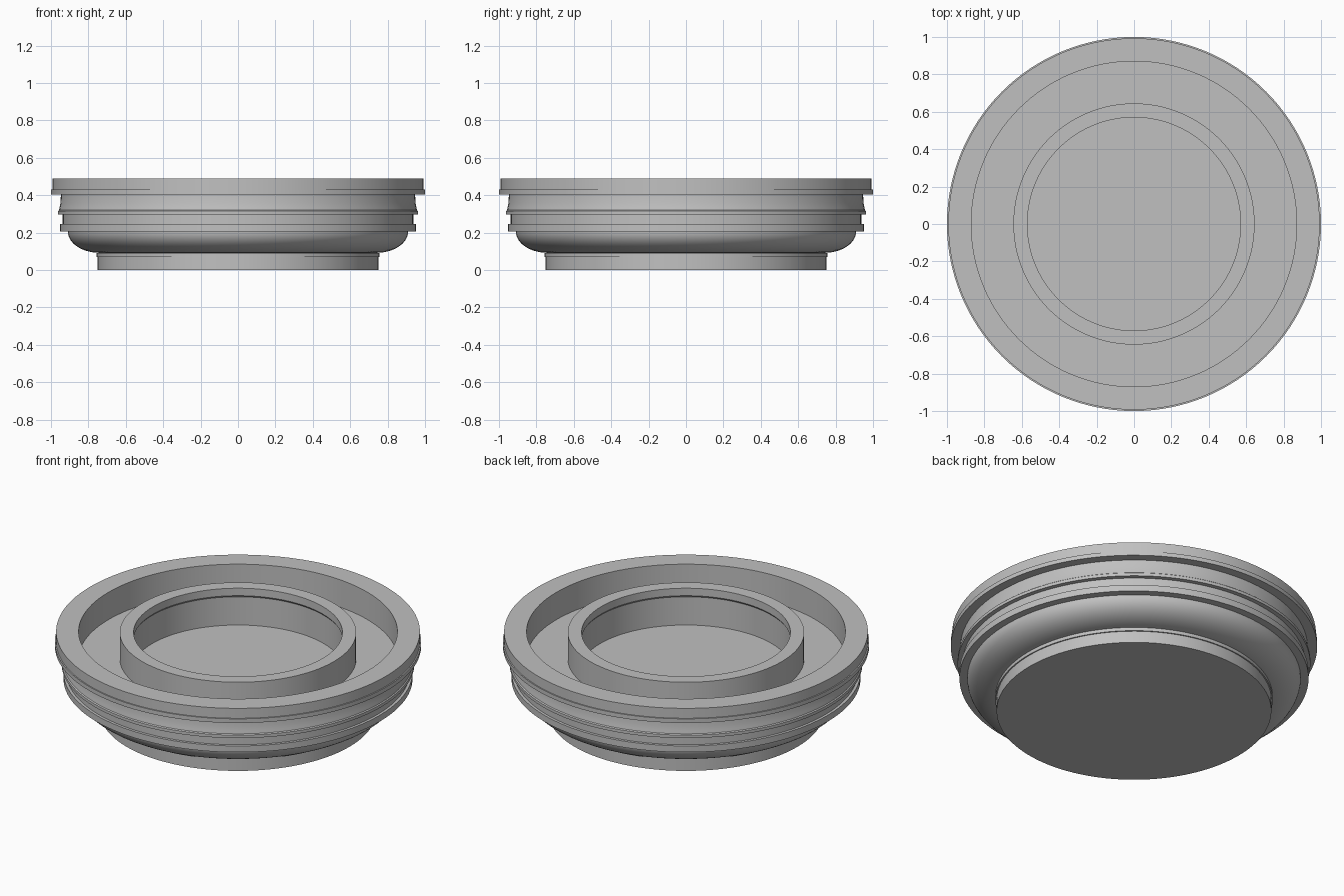
import bpy
import math

SEGMENTS = 128

cube = bpy.data.objects.get("Cube")
if cube:
    bpy.data.objects.remove(cube, do_unlink=True)

grey = bpy.data.materials.new("neutral grey")
grey.use_nodes = True
colour = (0.53, 0.53, 0.53, 1)
grey.diffuse_color = colour
grey.node_tree.nodes["Principled BSDF"].inputs["Base Color"].default_value = colour


def bowl_curve(start, end, steps=12):
    """Quarter ellipse that leaves start flat and rises towards end."""
    (r0, z0), (r1, z1) = start, end
    points = []
    for i in range(steps + 1):
        a = math.pi / 2 * i / steps
        points.append((r0 + (r1 - r0) * math.sin(a), z1 - (z1 - z0) * math.cos(a)))
    return points


def lathe(name, profile):
    """Revolve (radius, height) points; both ends close on the axis."""
    verts, faces, rings = [], [], []
    for r, z in profile:
        count = SEGMENTS if r > 0 else 1
        rings.append([len(verts) + i for i in range(count)])
        for i in range(count):
            a = 2 * math.pi * i / SEGMENTS
            verts.append((r * math.cos(a), r * math.sin(a), z))
    for low, high in zip(rings, rings[1:]):
        for i in range(SEGMENTS):
            j = (i + 1) % SEGMENTS
            if len(low) == 1:
                faces.append((low[0], high[j], high[i]))
            elif len(high) == 1:
                faces.append((low[i], low[j], high[0]))
            else:
                faces.append((low[i], low[j], high[j], high[i]))
    mesh = bpy.data.meshes.new(name)
    mesh.from_pydata(verts, [], faces)
    mesh.materials.append(grey)
    obj = bpy.data.objects.new(name, mesh)
    bpy.context.collection.objects.link(obj)
    bpy.ops.object.select_all(action="DESELECT")
    obj.select_set(True)
    bpy.context.view_layer.objects.active = obj
    bpy.ops.object.shade_smooth_by_angle(angle=math.radians(25))
    return obj


# Foot with a thin collar
foot = [(0, 0), (0.75, 0), (0.75, 0.07), (0.757, 0.07), (0.757, 0.09)]

# Rounded underside
bowl = bowl_curve((0.74, 0.092), (0.91, 0.207))

# Stepped flanges and the tapered groove on the outside
flanges = [(0.953, 0.207), (0.953, 0.245), (0.937, 0.245), (0.937, 0.297),
           (0.963, 0.297), (0.963, 0.315), (0.957, 0.32), (0.954, 0.335),
           (0.949, 0.36), (0.947, 0.405)]

# Top rim
rim = [(1.0, 0.405), (1.0, 0.43), (0.993, 0.43), (0.993, 0.49), (0.87, 0.49)]

# Channel, raised inner ring with a small lip, and the central well
inside = [(0.87, 0.325), (0.645, 0.325), (0.645, 0.485), (0.57, 0.485),
          (0.57, 0.44), (0.577, 0.43), (0.577, 0.26), (0, 0.26)]

lathe("round_cap", foot + bowl + flanges + rim + inside)
